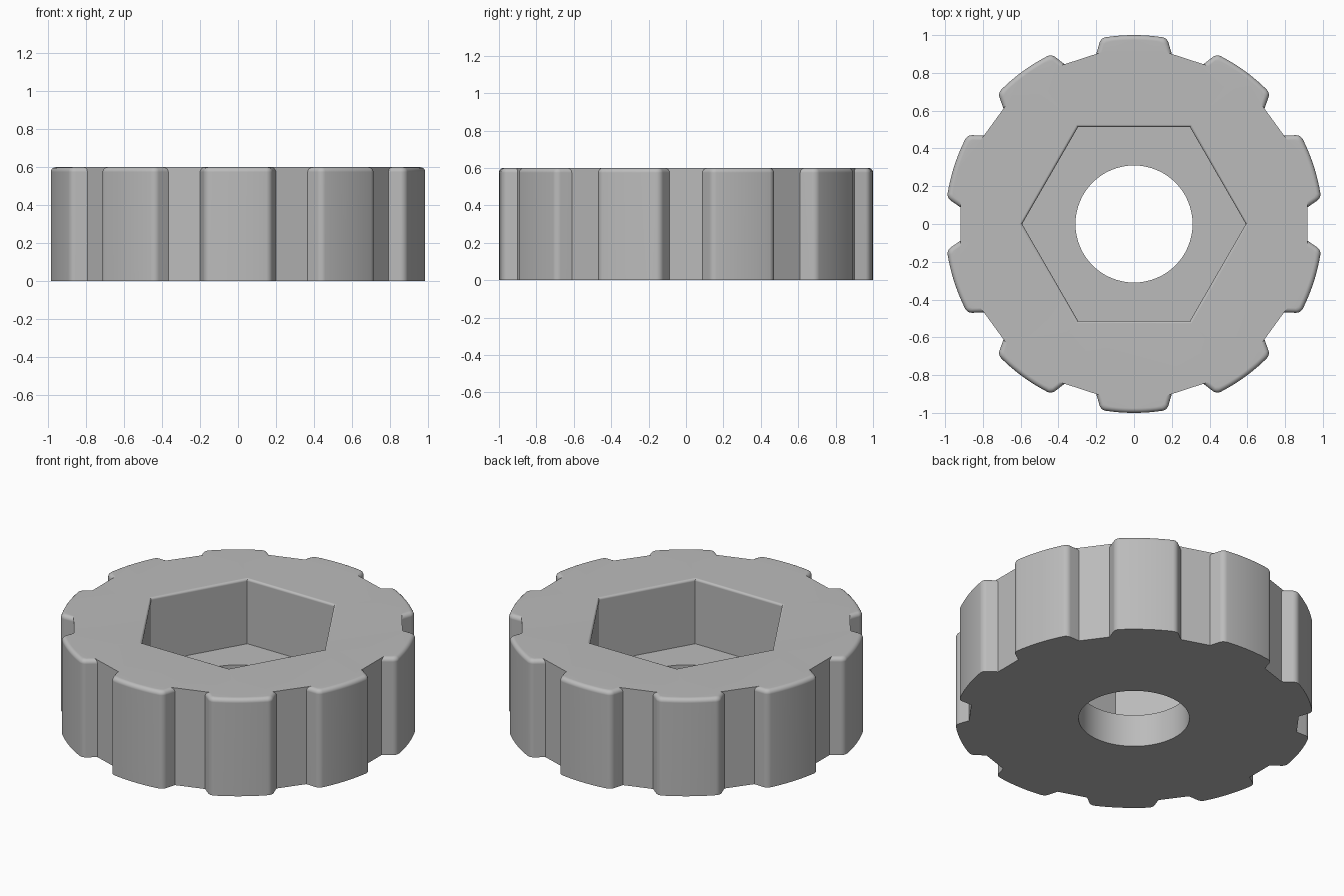
import bpy
import bmesh
from math import sin, cos, acos, pi, radians, tau

if "Cube" in bpy.data.objects:
    bpy.data.objects.remove(bpy.data.objects["Cube"])

TEETH = 10
HEIGHT = 0.6
FLOOR_Z = 0.2          # pocket floor
BORE = 0.31
POCKET = 0.513         # hexagon apothem
RIM = 0.025            # top fillet on the teeth
LIP = 0.014            # top fillet on the pocket
CORNER = 0.04          # vertical fillet on the tooth corners
FLANK_ANGLE = radians(16.4)
FLANK = 0.446          # flank line distance from the centre
NOTCH = 0.918          # notch floor distance from the centre
STEPS = 5


def half_tooth(d):
    """Right half of the tooth pointing along +y, shrunk by d, base to crest."""
    a, m = FLANK_ANGLE, pi / 2 - pi / TEETH
    s = FLANK - d
    det = sin(m - a)
    pts = [((s * sin(m) - NOTCH * sin(a)) / det,
            (NOTCH * cos(a) - s * cos(m)) / det)]
    phi = a + acos((FLANK - CORNER) / (1 - CORNER))
    cx, cy = (1 - CORNER) * cos(phi), (1 - CORNER) * sin(phi)
    for i in range(STEPS + 1):
        t = a + (phi - a) * i / STEPS
        pts.append((cx + (CORNER - d) * cos(t), cy + (CORNER - d) * sin(t)))
    for i in range(1, STEPS):
        t = phi + (pi / 2 - phi) * i / STEPS
        pts.append(((1 - d) * cos(t), (1 - d) * sin(t)))
    return pts


def gear_outline(d):
    half = half_tooth(d)
    tooth = half + [(0, 1 - d)] + [(-x, y) for x, y in reversed(half)]
    out = []
    for k in range(TEETH):
        c, s = cos(tau * k / TEETH), sin(tau * k / TEETH)
        out += [(x * c - y * s, x * s + y * c) for x, y in tooth]
    return out


def polygon(radius, sides):
    return [(radius * cos(tau * i / sides), radius * sin(tau * i / sides))
            for i in range(sides)]


bm = bmesh.new()


def ring(points, z):
    return [bm.verts.new((x, y, z)) for x, y in points]


def loft(rings):
    for a, b in zip(rings, rings[1:]):
        for i in range(len(a)):
            j = (i + 1) % len(a)
            bm.faces.new((a[i], a[j], b[j], b[i]))


def fill_between(outer, inner):
    edges = []
    for r in (outer, inner):
        for i in range(len(r)):
            edges.append(bm.edges.get((r[i - 1], r[i])))
    bmesh.ops.triangle_fill(bm, edges=edges, use_beauty=True)


# Toothed wall with a rounded top edge
wall = [ring(gear_outline(0), 0)]
for i in range(STEPS + 1):
    t = pi / 2 * i / STEPS
    wall.append(ring(gear_outline(RIM * (1 - cos(t))), HEIGHT - RIM + RIM * sin(t)))
loft(wall)

# Hexagonal pocket with a rounded lip
pocket = [ring(polygon(POCKET / cos(pi / 6), 6), FLOOR_Z)]
for i in range(STEPS + 1):
    t = pi / 2 * i / STEPS
    apothem = POCKET + LIP * (1 - cos(t))
    pocket.append(ring(polygon(apothem / cos(pi / 6), 6), HEIGHT - LIP + LIP * sin(t)))
loft(pocket)

# Round bore through the base
bore = [ring(polygon(BORE, 64), 0), ring(polygon(BORE, 64), FLOOR_Z)]
loft(bore)

# Flat faces: top, pocket floor, underside
fill_between(wall[-1], pocket[-1])
fill_between(pocket[0], bore[1])
fill_between(wall[0], bore[0])
bmesh.ops.recalc_face_normals(bm, faces=bm.faces)

mesh = bpy.data.meshes.new("grip_knob")
bm.to_mesh(mesh)
bm.free()
knob = bpy.data.objects.new("grip_knob", mesh)
bpy.context.collection.objects.link(knob)

# Single grey material
grey = bpy.data.materials.new("light_grey")
grey.use_nodes = True
colour = (0.5, 0.5, 0.5, 1)
grey.diffuse_color = colour
grey.node_tree.nodes["Principled BSDF"].inputs["Base Color"].default_value = colour
mesh.materials.append(grey)

# Smooth the fillets, keep corners sharp and flat faces flat
bpy.context.view_layer.objects.active = knob
knob.select_set(True)
bpy.ops.object.shade_smooth_by_angle(angle=radians(25))
weighted = knob.modifiers.new("flat_face_normals", "WEIGHTED_NORMAL")
weighted.keep_sharp = True
